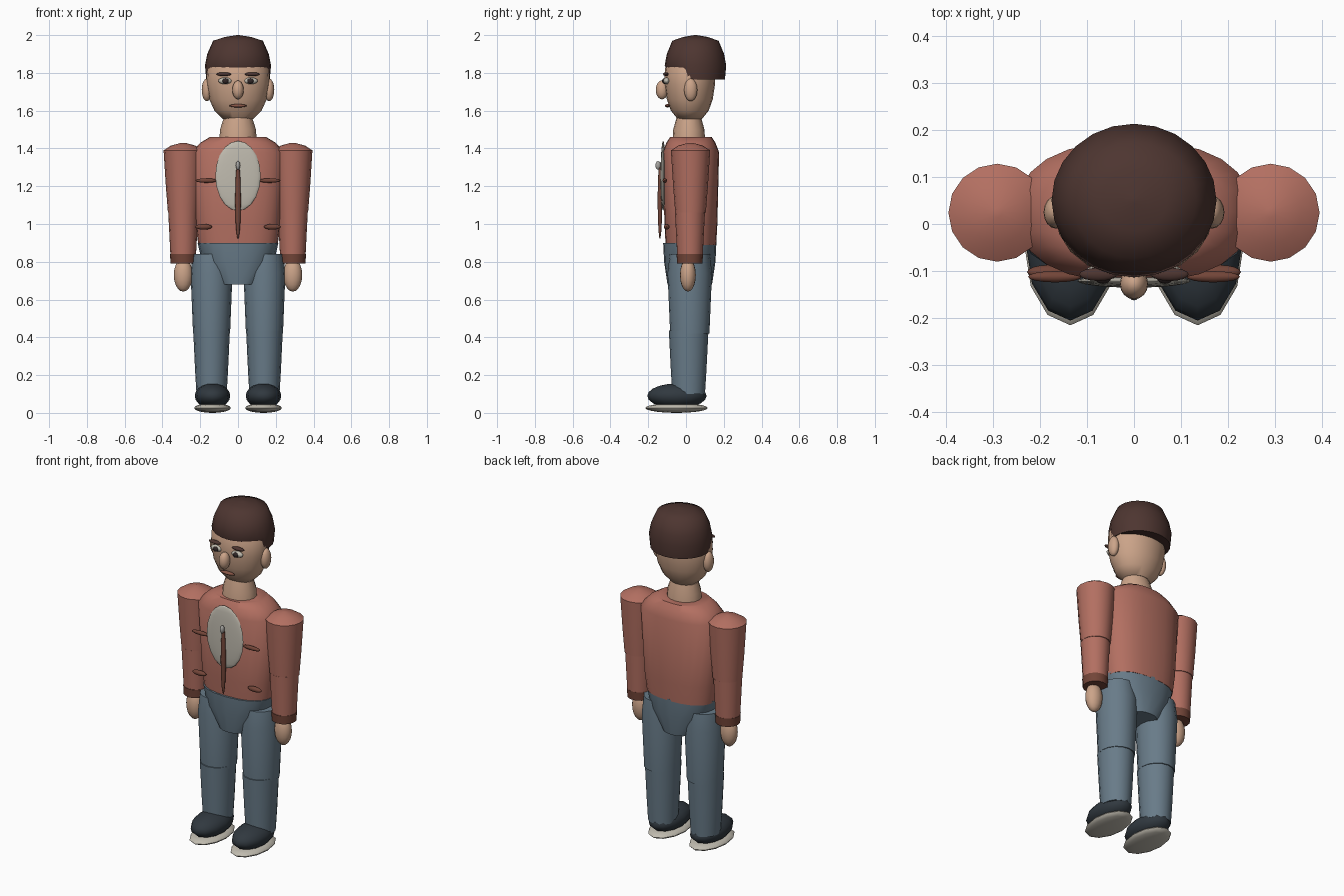
import bpy, bmesh, math
from mathutils import Matrix

cube = bpy.data.objects.get("Cube")
if cube:
    bpy.data.objects.remove(cube, do_unlink=True)


def material(name, *rgb):
    mat = bpy.data.materials.new(name)
    mat.use_nodes = True
    mat.diffuse_color = (*rgb, 1)
    shader = next(n for n in mat.node_tree.nodes if n.type == "BSDF_PRINCIPLED")
    shader.inputs["Base Color"].default_value = (*rgb, 1)
    return mat


skin = material("skin", 0.6, 0.37, 0.25)
jacket = material("jacket red", 0.45, 0.16, 0.12)
trim = material("trim brown", 0.17, 0.06, 0.04)
denim = material("denim blue", 0.14, 0.2, 0.25)
dark_hair = material("hair brown", 0.075, 0.036, 0.03)
charcoal = material("shoe charcoal", 0.03, 0.04, 0.05)
cream = material("cream", 0.53, 0.5, 0.43)
pupil_dark = material("pupil dark", 0.03, 0.02, 0.02)
metal = material("metal grey", 0.38, 0.37, 0.35)
lip = material("lip brown", 0.24, 0.09, 0.06)


def finish(bm, name, mat):
    """Turn a bmesh into a smooth-shaded object that keeps its sharp edges."""
    bmesh.ops.recalc_face_normals(bm, faces=bm.faces)
    mesh = bpy.data.meshes.new(name)
    bm.to_mesh(mesh)
    bm.free()
    mesh.materials.append(mat)
    part = bpy.data.objects.new(name, mesh)
    bpy.context.collection.objects.link(part)
    bpy.ops.object.select_all(action="DESELECT")
    part.select_set(True)
    bpy.context.view_layer.objects.active = part
    bpy.ops.object.shade_smooth_by_angle(angle=math.radians(50))


def ball(name, mat, centre, radii, segments=16):
    """Ellipsoid with its poles at top and bottom."""
    bm = bmesh.new()
    bmesh.ops.create_uvsphere(bm, u_segments=segments, v_segments=10, radius=1)
    bm.transform(Matrix.Translation(centre) @ Matrix.Diagonal((*radii, 1)))
    finish(bm, name, mat)


def stack(name, mat, x, y, rings, ratio=1, extra=0, power=2, segments=16, fringe=0):
    """Capped rings of (height, half width); depth is ratio * half width + extra."""
    def rounded(value):
        return math.copysign(abs(value) ** (2 / power), value)

    bm = bmesh.new()
    angles = [math.tau * i / segments for i in range(segments)]
    loops = []
    for z, half in rings:
        depth = half * ratio + extra
        loops.append([bm.verts.new((x + half * rounded(math.cos(a)),
                                    y + depth * rounded(math.sin(a)), z))
                      for a in angles])
    for low, high in zip(loops, loops[1:]):
        for i in range(segments):
            bm.faces.new((low[i - 1], low[i], high[i], high[i - 1]))
    bm.faces.new(loops[0])
    bm.faces.new(loops[-1])
    # Lift the front of the lower edge
    for vert in loops[0]:
        if vert.co.y < 0:
            vert.co.z += fringe
    finish(bm, name, mat)


# Body
stack("jacket_body", jacket, 0, 0.026,
      [(0.89, 0.21), (1, 0.225), (1.38, 0.248), (1.43, 0.2), (1.46, 0.15)],
      ratio=0.4, extra=0.05, power=2.4, segments=24)
stack("hips", denim, 0, 0.02, [(0.68, 0.1), (0.8, 0.19), (0.9, 0.214)],
      ratio=0.2, extra=0.098, power=2.3, segments=20)
stack("neck", skin, 0, 0.015, [(1.43, 0.1), (1.5, 0.095), (1.58, 0.07)], ratio=0.87)

# Head and hair
stack("head", skin, 0, 0.02,
      [(1.555, 0.08), (1.6, 0.125), (1.66, 0.152), (1.74, 0.167), (1.82, 0.165), (1.9, 0.12)],
      ratio=0.8, segments=20)
stack("hair", dark_hair, 0, 0.05,
      [(1.765, 0.168), (1.84, 0.175), (1.9, 0.163), (1.97, 0.132), (1.99, 0.07), (2, 0.006)],
      ratio=0.93, segments=24, fringe=0.06)
ball("nose", skin, (0, -0.127, 1.71), (0.03, 0.033, 0.05))
ball("mouth", lip, (0, -0.098, 1.626), (0.046, 0.014, 0.009))

# Jacket front
ball("chest_panel", cream, (0, -0.121, 1.255), (0.12, 0.014, 0.185), segments=24)
ball("zip_strip", trim, (0, -0.138, 1.125), (0.015, 0.012, 0.205))
ball("zip_pull", metal, (0, -0.148, 1.31), (0.012, 0.014, 0.023))

for side, s in (("left", 1), ("right", -1)):
    # Face details
    ball(side + "_ear", skin, (s * 0.165, 0.025, 1.71), (0.027, 0.035, 0.06))
    ball(side + "_eye", cream, (s * 0.068, -0.103, 1.758), (0.036, 0.017, 0.018))
    ball(side + "_pupil", pupil_dark, (s * 0.066, -0.115, 1.757), (0.017, 0.012, 0.015))
    ball(side + "_brow", dark_hair, (s * 0.076, -0.107, 1.793), (0.04, 0.014, 0.01))

    # Pockets
    ball(side + "_chest_pocket", trim, (s * 0.168, -0.112, 1.23), (0.057, 0.012, 0.012))
    ball(side + "_lower_pocket", trim, (s * 0.182, -0.102, 0.985), (0.045, 0.015, 0.015))

    # Arm
    arm = s * 0.29
    stack(side + "_upper_sleeve", jacket, arm, 0.024,
          [(1.06, 0.081), (1.2, 0.092), (1.39, 0.104), (1.415, 0.065), (1.43, 0.01)])
    stack(side + "_lower_sleeve", jacket, arm, 0.021, [(0.82, 0.067), (1.075, 0.08)])
    stack(side + "_cuff", trim, arm, 0.02, [(0.79, 0.067), (0.84, 0.07)])
    ball(side + "_hand", skin, (arm, 0.01, 0.73), (0.05, 0.042, 0.088))

    # Leg
    leg = s * 0.14
    stack(side + "_upper_leg", denim, leg, 0.02,
          [(0.42, 0.098), (0.74, 0.111), (0.84, 0.1)], ratio=1.06)
    stack(side + "_lower_leg", denim, leg, 0.014,
          [(0.1, 0.08), (0.22, 0.087), (0.435, 0.097)], ratio=1.08)

    # Shoe
    foot = s * 0.135
    ball(side + "_shoe", charcoal, (foot, -0.048, 0.09), (0.094, 0.157, 0.066), segments=12)
    ball(side + "_sole", cream, (foot, -0.05, 0.026), (0.097, 0.165, 0.026), segments=12)
